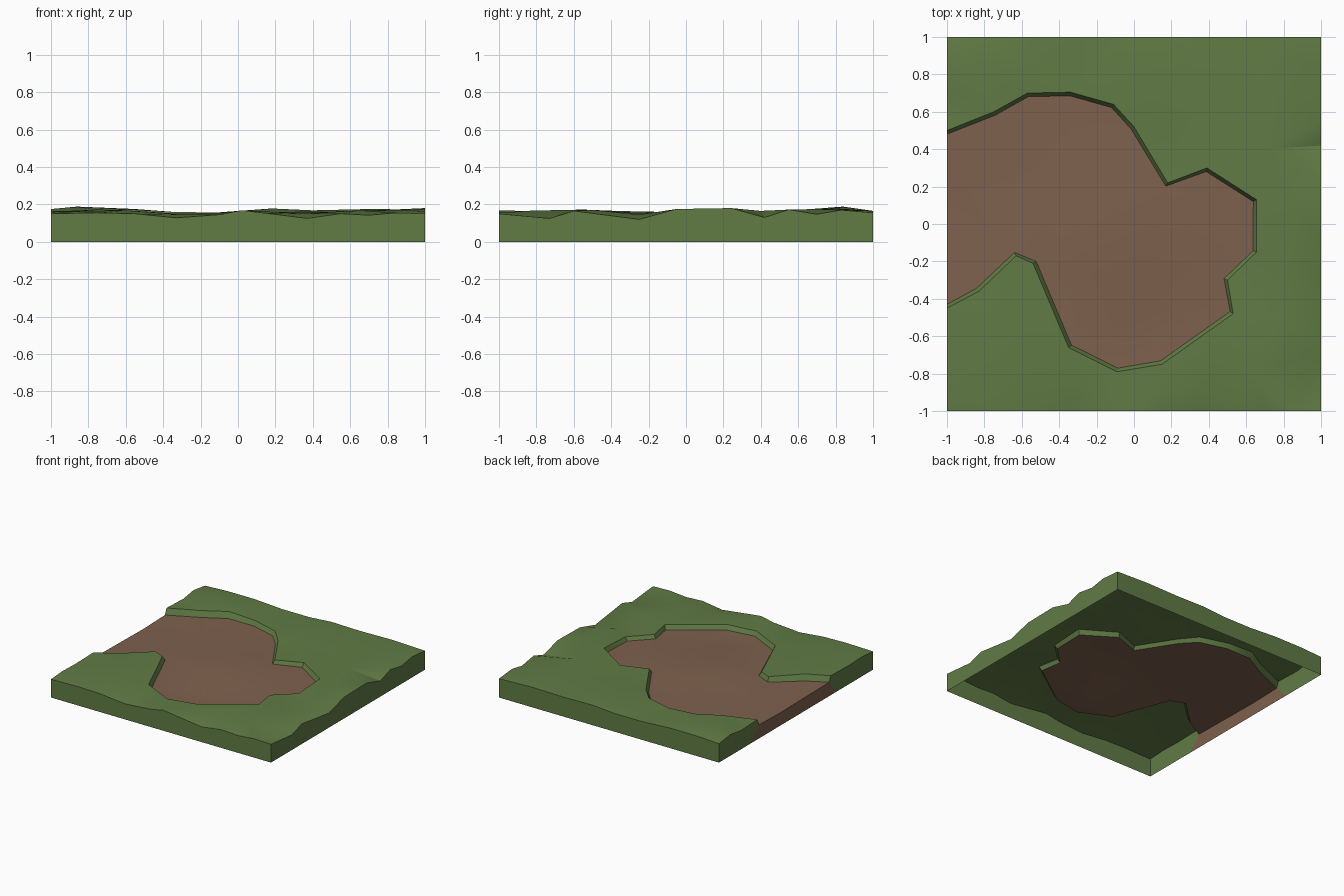
import bpy, math
from mathutils import Vector
from mathutils.geometry import delaunay_2d_cdt

if "Cube" in bpy.data.objects:
    bpy.data.objects.remove(bpy.data.objects["Cube"])

# Edge profiles: (position along edge, height)
front = [(-1, .15), (-.75, .155), (-.55, .15), (-.33, .128), (-.1, .145), (.02, .168),
         (.13, .155), (.37, .125), (.55, .15), (.7, .142), (.85, .155), (1, .15)]
right = [(-.73, .125), (-.6, .165), (-.25, .12), (-.05, .175), (.24, .18),
         (.42, .13), (.55, .172), (.7, .147), (.83, .17), (1, .155)]
back = [(.7, .165), (.4, .16), (.15, .165), (-.05, .15), (-.3, .15),
        (-.55, .165), (-.8, .165), (-1, .155)]
left_back, left_front = [(.85, .175), (.72, .155)], [(-.68, .155), (-.85, .16)]

# Grass hills and dirt bumps
grass_pts = [(-.86, .84, .188), (-.55, .83, .175), (-.2, .85, .15), (.18, .8, .178),
             (.12, .52, .15), (.4, .62, .168), (.7, .7, .175), (.7, .4, .165),
             (.83, .1, .172), (.8, -.25, .145), (.75, -.5, .17), (.9, -.7, .138),
             (.65, -.8, .168), (.35, -.87, .15), (.1, -.88, .165), (-.3, -.85, .145),
             (-.6, -.75, .168), (-.75, -.55, .172), (-.6, -.4, .16)]
dirt_pts = [(-1, .2, .105), (-1, -.1, .11), (-.6, .35, .125), (-.3, .5, .12),
            (-.5, .1, .128), (-.25, .05, .143), (0, .25, .128), (-.05, -.3, .143),
            (.02, -.48, .108), (.3, -.22, .138), (.25, -.45, .112), (.4, .05, .13),
            (-.25, -.6, .115), (.12, -.66, .122), (.5, -.1, .125)]

# Outline of the dirt patch
rim = [Vector(p) for p in [
    (-1, .5), (-.75, .6), (-.57, .7), (-.34, .705), (-.11, .64), (0, .52), (.18, .22),
    (.39, .3), (.655, .13), (.655, -.15), (.5, -.3), (.53, -.48), (.15, -.75),
    (-.09, -.79), (-.35, -.66), (-.54, -.21), (-.63, -.17), (-.83, -.36), (-1, -.45)]]


def inset(path, d):
    out = []
    for i, p in enumerate(path):
        t = path[min(i + 1, len(path) - 1)] - path[max(i - 1, 0)]
        n = Vector((t.y, -t.x)).normalized()
        q = p + n * d
        if i in (0, len(path) - 1):
            q = Vector((-1, p.y + math.copysign(d, n.y)))
        out.append(q)
    return out


def height(p, controls):
    num = den = 0
    for x, y, z in controls:
        w = 1 / (((p.x - x) ** 2 + (p.y - y) ** 2) ** 1.5 + 1e-6)
        num, den = num + w * z, den + w
    return num / den


inner = inset(rim, .02)
loop = [(a, -1, z) for a, z in front] + [(1, a, z) for a, z in right]
loop += [(a, 1, z) for a, z in back] + [(-1, a, z) for a, z in left_back]
tail = [(-1, a, z) for a, z in left_front]
grass_ctrl = loop + tail + grass_pts
rim3 = [(p.x, p.y, height(p, grass_ctrl)) for p in rim]
inner3 = [(q.x, q.y, min(r[2] - .028, height(q, dirt_pts))) for q, r in zip(inner, rim3)]

# One triangulated sheet shared by both materials
groups = [loop, tail, rim3, inner3, grass_pts, dirt_pts]
pts, kind = [], []
for k, g in enumerate(groups):
    pts += g
    kind += [k] * len(g)
edges = []
for k in (2, 3):
    ids = [i for i, v in enumerate(kind) if v == k]
    edges += list(zip(ids, ids[1:]))
vs, _, faces, orig, _, _ = delaunay_2d_cdt([Vector(p[:2]) for p in pts], edges, [], 0, 1e-5)
verts, vkind = [], []
for v, o in zip(vs, orig):
    verts.append((v.x, v.y, pts[o[0]][2] if o else height(v, grass_ctrl)))
    vkind.append(kind[o[0]] if o else 4)


def in_dirt(p):
    hit = False
    for a, b in zip(inner, inner[1:] + inner[:1]):
        if (a.y > p.y) != (b.y > p.y) and p.x < a.x + (p.y - a.y) * (b.x - a.x) / (b.y - a.y):
            hit = not hit
    return hit


def foot(i):
    x, y, _ = verts[i]
    # the dirt cut widens toward the ground
    if x < -.999 and vkind[i] in (2, 3, 5):
        y *= 1.23
    return (x, y, 0)


def build(name, color, want_dirt):
    v, f = list(verts), []
    for face in faces:
        c = sum((vs[i] for i in face), Vector((0, 0))) / len(face)
        a, b, d = (vs[face[j]] for j in range(3))
        if abs((b - a).cross(d - a)) < 1e-7 or in_dirt(c) != want_dirt:
            continue
        f.append(tuple(face))
        # outer side walls down to the ground
        for i, j in zip(face, list(face[1:]) + [face[0]]):
            if any(abs(vs[i][k] - s) < 1e-4 and abs(vs[j][k] - s) < 1e-4
                   for k in (0, 1) for s in (-1, 1)):
                n = len(v)
                v += [foot(i), foot(j)]
                f.append((j, i, n, n + 1))
    me = bpy.data.meshes.new(name)
    me.from_pydata(v, [], f)
    me.validate()
    ob = bpy.data.objects.new(name, me)
    bpy.context.collection.objects.link(ob)
    mat = bpy.data.materials.new(name + "_color")
    mat.diffuse_color = color
    mat.use_nodes = True
    mat.node_tree.nodes["Principled BSDF"].inputs["Base Color"].default_value = mat.diffuse_color
    me.materials.append(mat)
    # drop unused points, weld wall feet
    bpy.ops.object.select_all(action='DESELECT')
    ob.select_set(True)
    bpy.context.view_layer.objects.active = ob
    bpy.ops.object.mode_set(mode='EDIT')
    bpy.ops.mesh.select_all(action='SELECT')
    bpy.ops.mesh.delete_loose()
    bpy.ops.mesh.select_all(action='SELECT')
    bpy.ops.mesh.remove_doubles(threshold=1e-4)
    bpy.ops.object.mode_set(mode='OBJECT')
    bpy.ops.object.shade_smooth_by_angle(angle=math.radians(30))


build("grass", (.12, .2, .06, 1), False)
build("dirt_patch", (.21, .12, .075, 1), True)
